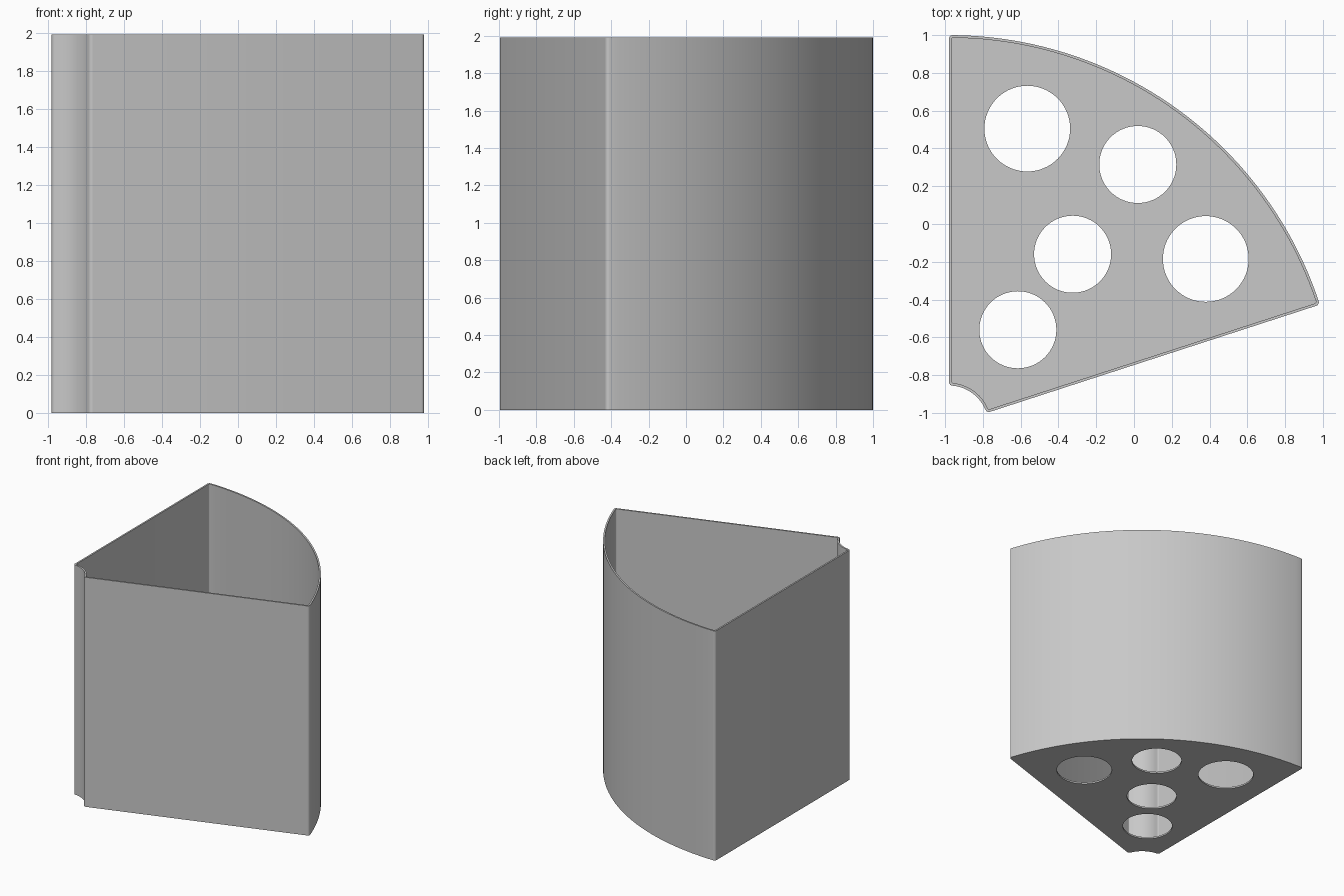
import bpy
import bmesh
from math import sin, cos, asin, pi, radians
from mathutils import Vector

cube = bpy.data.objects.get("Cube")
if cube:
    bpy.data.objects.remove(cube)

# Main dimensions
CENTRE = Vector((-0.98, -1.065))   # common centre of both curved walls
OUTER_R, INNER_R = 2.065, 0.21
HALF = radians(36)                 # half of the wedge angle
BISECTOR = radians(54)
HEIGHT, WALL, FLOOR = 1.99, 0.014, 0.014
HOLES = [(-0.565, 0.505, 0.227), (0.02, 0.315, 0.204), (-0.325, -0.16, 0.204),
         (0.38, -0.185, 0.227), (-0.615, -0.56, 0.204)]


def arc(centre, radius, start, end, steps):
    angles = [start + (end - start) * i / steps for i in range(steps + 1)]
    return [centre + radius * Vector((cos(a), sin(a))) for a in angles]


def wedge(inset, fillet):
    """Rounded ring-sector outline, half drawn and mirrored on the bisector."""
    off = inset + fillet
    near, far = INNER_R + off, OUTER_R - off
    a_near = -HALF + asin(off / near)
    a_far = -HALF + asin(off / far)
    origin = Vector((0, 0))
    half = arc(origin, INNER_R + inset, 0, a_near, 6)
    half += arc(near * Vector((cos(a_near), sin(a_near))), fillet,
                a_near + pi, 1.5 * pi - HALF, 5)[1:]
    half += arc(far * Vector((cos(a_far), sin(a_far))), fillet,
                -HALF - pi / 2, a_far, 5)
    half += arc(origin, OUTER_R - inset, a_far, 0, 24)[1:]
    mirrored = [Vector((p.x, -p.y)) for p in half[-2:0:-1]]
    c, s = cos(BISECTOR), sin(BISECTOR)
    return [CENTRE + Vector((p.x * c - p.y * s, p.x * s + p.y * c))
            for p in half + mirrored]


bm = bmesh.new()


def ring(points, z):
    return [bm.verts.new((p.x, p.y, z)) for p in points]


def side(low, high):
    for i in range(len(low)):
        j = (i + 1) % len(low)
        bm.faces.new((low[i], low[j], high[j], high[i]))


def cap(loops):
    edges = [bm.edges.get((l[i - 1], l[i])) for l in loops for i in range(len(l))]
    bmesh.ops.triangle_fill(bm, use_beauty=True, use_dissolve=False, edges=edges)


# Outer and inner wall surfaces
outer, inner = wedge(0, 0.02), wedge(WALL, 0.01)
outer_low, outer_top = ring(outer, 0), ring(outer, HEIGHT)
inner_low, inner_top = ring(inner, FLOOR), ring(inner, HEIGHT)
side(outer_low, outer_top)
side(inner_low, inner_top)
side(outer_top, inner_top)         # rim

# Round holes through the floor
holes_low, holes_high = [], []
for x, y, r in HOLES:
    circle = arc(Vector((x, y)), r, 0, 2 * pi, 64)[:-1]
    holes_low.append(ring(circle, 0))
    holes_high.append(ring(circle, FLOOR))
    side(holes_low[-1], holes_high[-1])

# Underside and inside of the floor
cap([outer_low] + holes_low)
cap([inner_low] + holes_high)
bmesh.ops.recalc_face_normals(bm, faces=bm.faces)

mesh = bpy.data.meshes.new("wedge_container")
bm.to_mesh(mesh)
bm.free()
container = bpy.data.objects.new("wedge_container", mesh)
bpy.context.collection.objects.link(container)

# Plain grey material
grey = bpy.data.materials.new("light_grey")
grey.use_nodes = True
colour = (0.58, 0.58, 0.58, 1)
grey.diffuse_color = colour
grey.node_tree.nodes["Principled BSDF"].inputs["Base Color"].default_value = colour
mesh.materials.append(grey)

# Smooth curves, sharp edges
bpy.ops.object.select_all(action='DESELECT')
container.select_set(True)
bpy.context.view_layer.objects.active = container
bpy.ops.object.shade_smooth_by_angle(angle=radians(30))
